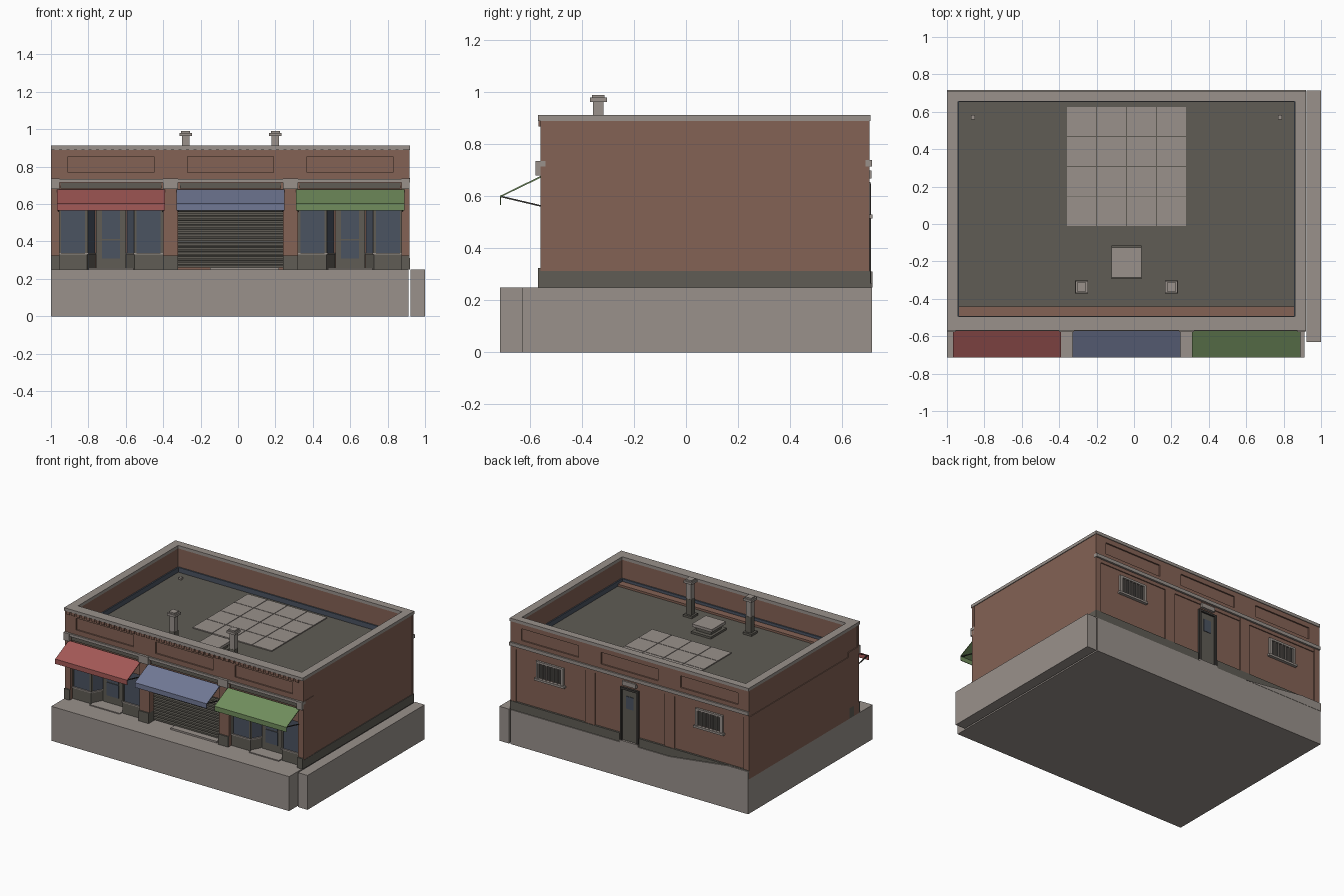
import bpy, bmesh
from mathutils import Vector

cube = bpy.data.objects.get("Cube")
if cube:
    bpy.data.objects.remove(cube, do_unlink=True)


def material(name, r, g, b):
    m = bpy.data.materials.new(name)
    m.use_nodes = True
    m.diffuse_color = (r, g, b, 1)
    shader = next(n for n in m.node_tree.nodes if n.type == 'BSDF_PRINCIPLED')
    shader.inputs["Base Color"].default_value = (r, g, b, 1)
    shader.inputs["Roughness"].default_value = 0.9
    return m


stone = material("light_stone", .32, .285, .26)
brick = material("brick", .23, .122, .09)
slate = material("dark_slate", .115, .107, .09)
glass = material("blue_glass", .07, .087, .12)
metal = material("dark_metal", .045, .042, .038)
red = material("red_canvas", .37, .1, .095)
blue = material("blue_canvas", .165, .19, .3)
green = material("green_canvas", .165, .27, .11)

CX = -.04             # centre of the building; all x values are relative to it
HALF = .96            # half the building width
PITCH = .64           # distance between bays
FRONT, BACK = -.56, .705
GROUND, ROOF, TOP = .25, .72, .89
BAYS = (-PITCH, 0, PITCH)


def finish(name, mat, bm):
    bmesh.ops.recalc_face_normals(bm, faces=bm.faces)
    mesh = bpy.data.meshes.new(name)
    bm.to_mesh(mesh)
    bm.free()
    mesh.materials.append(mat)
    obj = bpy.data.objects.new(name, mesh)
    obj.location.x = CX
    bpy.context.collection.objects.link(obj)
    return obj


def part(name, mat, boxes):
    """One object made of boxes given as (x0, x1, y0, y1, z0, z1)."""
    bm = bmesh.new()
    for x0, x1, y0, y1, z0, z1 in boxes:
        low, high = Vector((x0, y0, z0)), Vector((x1, y1, z1))
        for v in bmesh.ops.create_cube(bm, size=1)["verts"]:
            v.co = (low + high) / 2 + v.co * (high - low)
    return finish(name, mat, bm)


def prism(name, mat, profile, start, end, axis):
    """Extrude a (y, z) profile along x, an (x, z) one along y or an (x, y) one along z."""
    bm = bmesh.new()
    place = {"x": lambda p, t: (t, p[0], p[1]),
             "y": lambda p, t: (p[0], t, p[1]),
             "z": lambda p, t: (p[0], p[1], t)}[axis]
    face = bm.faces.new([bm.verts.new(place(p, start)) for p in profile])
    new = bmesh.ops.extrude_face_region(bm, geom=[face])["geom"]
    shift = Vector(place((0, 0), end - start))
    bmesh.ops.translate(bm, vec=shift, verts=[g for g in new if isinstance(g, bmesh.types.BMVert)])
    return finish(name, mat, bm)


def ring(name, mat, outer, inner, z0, z1):
    """Rectangular ring from two (x half, y0, y1) outlines."""
    (a, b, c), (d, e, f) = outer, inner
    return part(name, mat, [(-a, a, b, e, z0, z1), (-a, a, f, c, z0, z1),
                            (-a, -d, e, f, z0, z1), (d, a, e, f, z0, z1)])


def centred(x, half, *rest):
    return (x - half, x + half) + rest


# Raised ground: main block and separate side pavement
part("ground_block", stone, [(-HALF, .952, -.715, .715, 0, GROUND)])
part("side_pavement", stone, [(.963, 1.04, -.63, .715, 0, GROUND)])

# Main body, roof deck and parapet
part("brick_body", brick, [(-HALF, .955, -.45, .695, GROUND, .7)])
part("roof_deck", slate, [(-.91, .91, -.5, .66, .7, ROOF)])
ring("parapet_wall", brick, (.955, -.55, .695), (.905, -.5, .66), .7, TOP)
ring("parapet_cap", stone, (HALF, -.57, .71), (.9, -.495, .655), TOP, .912)
ring("roof_flashing", glass, (.906, -.501, .661), (.896, -.491, .651), ROOF, .755)

# Panelled upper wall and pilasters on the front and back
PIERS = [(-HALF, -.915), (-.36, -.28), (.28, .36), (.915, HALF - .002)]
for side, y0, y1 in (("front", FRONT, -.54), ("back", .69, BACK)):
    stiles = [(-HALF, -.87), (-.41, -.23), (.23, .41), (.87, HALF - .002)]
    part(side + "_upper_rails", brick,
         [(-HALF, .958, y0, y1, .735, .77), (-HALF, .958, y0, y1, .855, TOP)]
         + [(a, b, y0, y1, .77, .855) for a, b in stiles])
    inner = -.44 if side == "front" else y0
    part(side + "_pilasters", brick,
         [(a, b, min(y0, inner), max(y1, inner), GROUND, .735) for a, b in PIERS])
part("front_lintel", brick, [(-.955, .955, -.545, -.44, .57, .735)])
part("back_lintel", brick, [(-.955, .955, .69, .702, .69, .735)])
part("front_side_returns", brick, [(-HALF, -.94, -.55, -.44, GROUND, .7),
                                   (.94, .955, -.55, -.44, GROUND, .7)])
part("cornice_dentils", brick,
     [centred(-.93 + i * .04, .012, -.568, FRONT, .868, TOP) for i in range(47)])

# Stone ledges, pilaster capitals, feet and sign boards
part("front_ledge", stone, [(-HALF, HALF, -.572, -.54, .715, .735)])
part("back_ledge", stone, [(-HALF, HALF, .69, .716, .715, .74)])
part("pilaster_capitals", stone, [(a, b, -.578, -.54, .68, .736) for a, b in PIERS])
part("pilaster_feet", slate, [(a, b, -.57, -.45, GROUND, .325) for a, b in PIERS])
part("sign_boards", slate, [centred(x, .27, -.556, -.54, .683, .713) for x in BAYS])
part("plinth", slate, [(.94, HALF, -.565, .708, GROUND, .312),
                       (-HALF, -.08, .69, .709, GROUND, .312),
                       (.08, HALF, .69, .709, GROUND, .312)])
prism("rear_ramp", stone, [(-HALF, GROUND), (-.32, GROUND), (-.8, .31), (-HALF, .31)],
      .69, .717, "y")

# Two shop fronts with splayed entrances
for x, side in ((-PITCH, "right"), (PITCH, "left")):
    for s in (-1, 1):
        def plan(grow):
            return [(x + s * px, py) for px, py in
                    ((.28, -.53 - grow), (.13 - grow, -.53 - grow),
                     (.08 - grow, -.44), (.28, -.44))]
        hand = "_a" if s < 0 else "_b"
        prism(side + "_shop_stall" + hand, slate, plan(.004), GROUND, .33, "z")
        prism(side + "_shop_sill" + hand, stone, plan(.01), .33, .338, "z")
        prism(side + "_shop_window" + hand, glass, plan(0), .338, .57, "z")
        part(side + "_window_posts" + hand, slate,
             [centred(x + s * px, .007, -.537, -.52, .338, .57) for px in (.273, .13)])
    part(side + "_shop_door", slate, [centred(x, .08, -.465, -.44, GROUND, .57)])
    part(side + "_door_glass", glass, [centred(x, .048, -.47, -.46, .31, .405),
                                       centred(x, .048, -.47, -.46, .412, .565)])
    part(side + "_door_step", stone, [centred(x, .12, -.56, -.45, GROUND, .257)])

# Roller shutter with slanted slats
count, bottom, height = 13, .26, .31 / 13
slats = [(-.44, .57), (-.44, bottom)]
for i in range(count):
    z = bottom + i * height
    slats += [(-.515, z), (-.515, z + height * .55), (-.498, z + height * .7), (-.498, z + height)]
prism("roller_shutter", slate, slats, -.28, .28, "x")
part("shutter_step", stone, [(-.11, .26, -.56, -.45, GROUND, .262)])

# Awnings with open sides and braces
canopy = [(-.56, .678), (-.715, .602), (-.715, .567), (-.711, .567), (-.711, .598), (-.56, .671)]
brace = [(-.711, .602), (-.711, .596), (-.55, .558), (-.55, .564)]
for x, canvas, label in zip(BAYS, (red, blue, green), ("red", "blue", "green")):
    prism(label + "_awning", canvas, canopy, x - .289, x + .289, "x")
    for s, hand in ((-1, "_a"), (1, "_b")):
        prism(label + "_awning_brace" + hand, metal, brace, x + s * .28 - .003, x + s * .28 + .003, "x")

# Barred rear windows
for x, side in ((-PITCH, "right"), (PITCH, "left")):
    part(side + "_rear_glass", metal, [centred(x, .1, .69, .7, .535, .645)])
    part(side + "_rear_frame", stone,
         [centred(x, .11, .69, .71, .64, .655), centred(x, .12, .69, .717, .515, .53)]
         + [centred(x + s * .103, .007, .69, .71, .53, .64) for s in (-1, 1)])
    part(side + "_rear_bars", stone,
         [centred(x + i * .03, .003, .702, .708, .53, .64) for i in range(-3, 4)])

# Rear door with sign plate
part("rear_door", slate, [centred(0, .06, .69, .7, GROUND, .635)])
part("rear_door_frame", metal, [centred(s * .066, .007, .69, .711, GROUND, .65) for s in (-1, 1)]
     + [centred(0, .073, .69, .711, .635, .65)])
part("rear_door_glass", glass, [centred(0, .03, .695, .704, .5, .59)])
part("rear_door_sign", stone, [centred(0, .055, .69, .714, .668, .7)])
part("rear_door_step", stone, [centred(0, .075, .69, .715, GROUND, .265)])

# Roof paving, hatch, drains and chimneys
tile = .16
part("roof_paving", stone,
     [centred((i - 1.5) * tile, .078, -.01 + j * tile, .146 + j * tile, ROOF, .727)
      for i in range(4) for j in range(4)])
part("hatch_base", slate, [centred(0, .08, -.295, -.115, ROOF, .735)])
part("hatch_curb", slate, [centred(0, .06, -.265, -.145, .735, .765)])
part("hatch_lid", stone, [centred(0, .08, -.285, -.125, .765, .785)])
part("roof_drains", stone, [centred(s * .82, .011, .56, .582, ROOF, .735) for s in (-1, 1)])
for x, side in ((-.24, "right"), (.24, "left")):
    def block(half, z0, z1):
        return centred(x, half, -.337 - half, -.337 + half, z0, z1)
    part(side + "_chimney_base", slate, [block(.035, ROOF, .735), block(.021, .735, .85)])
    part(side + "_chimney_flue", stone, [block(.02, .85, .965), block(.033, .963, .98),
                                         block(.024, .98, .99)])
